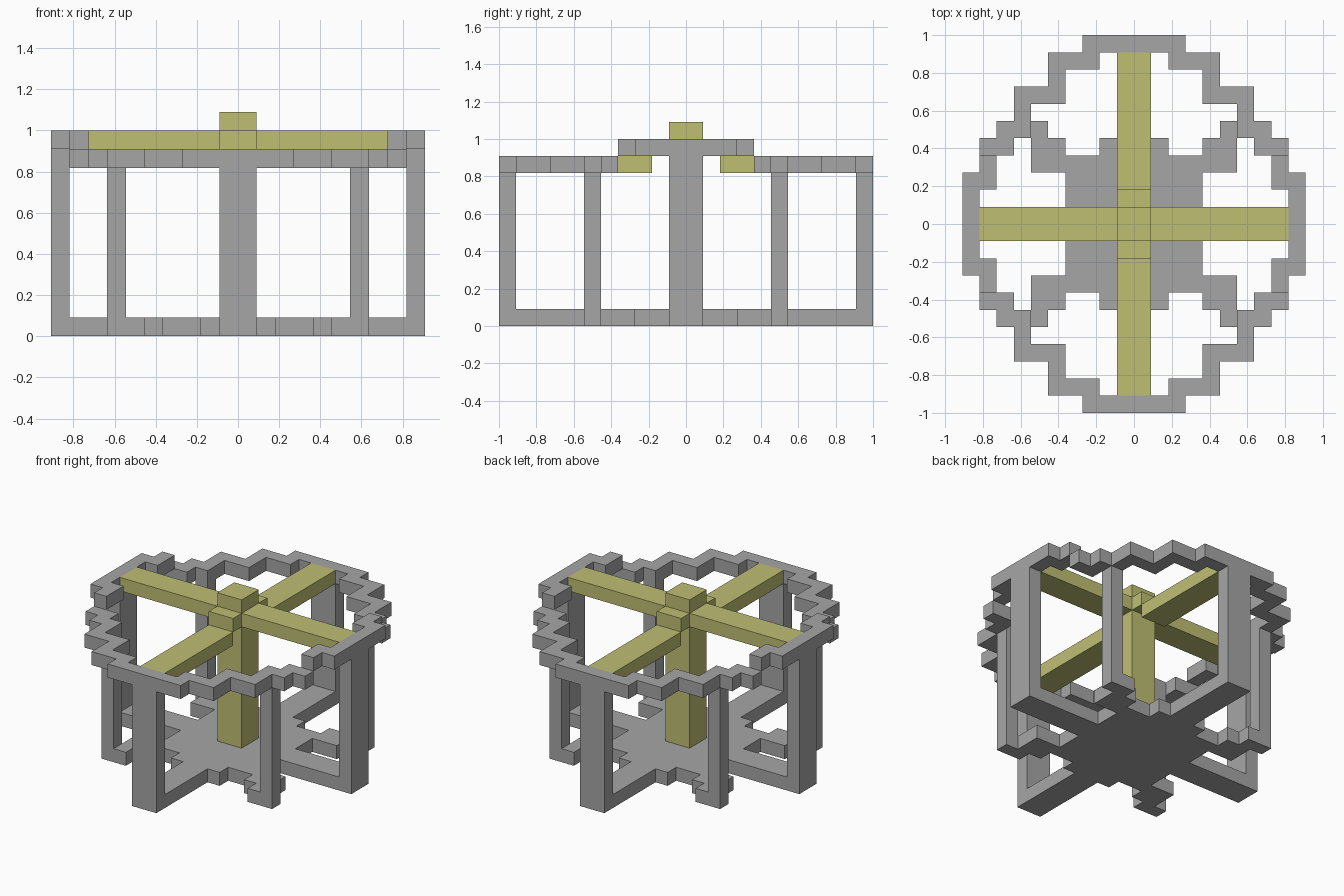
import bpy
import bmesh

cube = bpy.data.objects.get("Cube")
if cube:
    bpy.data.objects.remove(cube, do_unlink=True)

U = 1 / 11  # size of one block


def material(name, rgb):
    m = bpy.data.materials.new(name)
    m.use_nodes = True
    col = (*rgb, 1.0)
    m.diffuse_color = col
    bsdf = next(n for n in m.node_tree.nodes if n.type == 'BSDF_PRINCIPLED')
    bsdf.inputs["Base Color"].default_value = col
    return m


GREY = material("stone_grey", (0.38, 0.38, 0.38))
YELLOW = material("straw_yellow", (0.52, 0.52, 0.175))


def slab(name, outline, z0, z1, mat):
    """Extrude a flat outline (in block units) from z0 to z1."""
    bm = bmesh.new()
    face = bm.faces.new([bm.verts.new((x * U, y * U, z0 * U)) for x, y in outline])
    top = bmesh.ops.extrude_face_region(bm, geom=[face])
    verts = [g for g in top["geom"] if isinstance(g, bmesh.types.BMVert)]
    bmesh.ops.translate(bm, verts=verts, vec=(0, 0, (z1 - z0) * U))
    bmesh.ops.recalc_face_normals(bm, faces=bm.faces)
    mesh = bpy.data.meshes.new(name)
    bm.to_mesh(mesh)
    bm.free()
    mesh.materials.append(mat)
    obj = bpy.data.objects.new(name, mesh)
    bpy.context.collection.objects.link(obj)
    return obj


def box(name, x0, x1, y0, y1, z0, z1, mat):
    return slab(name, [(x0, y0), (x1, y0), (x1, y1), (x0, y1)], z0, z1, mat)


def flip_x(pts):
    return [(-x, y) for x, y in reversed(pts)]


def flip_y(pts):
    return [(x, -y) for x, y in reversed(pts)]


# Star-shaped base: one quarter mirrored twice
quarter = [(10, 1), (4, 1), (4, 3), (6, 3), (6, 5), (7, 5), (7, 6), (5, 6),
           (5, 5), (4, 5), (4, 4), (2, 4), (2, 5), (1, 5), (1, 11)]
half = quarter + flip_x(quarter)
slab("base", half + flip_y(half), 0, 1, GREY)

# Stepped rim: lower arcs at front and back
outer = [(9, 4), (9, 5), (8, 5), (8, 6), (7, 6), (7, 8), (5, 8), (5, 10), (3, 10), (3, 11)]
inner = [(2, 10), (2, 9), (4, 9), (4, 7), (6, 7), (6, 5), (7, 5), (7, 4)]
arc = outer + flip_x(outer) + flip_x(inner) + inner
# Raised arcs at the sides
side_half = [(9, 2), (8, 2), (8, 4), (9, 4), (9, 3), (10, 3)]
side = side_half + flip_y(side_half)

for s, end, hand in ((-1, "front", "right"), (1, "back", "left")):
    slab(f"{end}_rim", [(x, s * y) for x, y in arc], 9, 10, GREY)
    slab(f"{hand}_raised_rim", [(s * x, y) for x, y in side], 10, 11, GREY)
    # Main uprights
    box(f"{end}_post", -1, 1, *sorted((s * 10, s * 11)), 1, 9, GREY)
    box(f"{hand}_post", *sorted((s * 9, s * 10)), -1, 1, 1, 10, GREY)
    # Thin diagonal uprights
    for t, h in ((-1, "right"), (1, "left")):
        box(f"{end}_{h}_thin_post", *sorted((t * 6, t * 7)),
            *sorted((s * 5, s * 6)), 1, 9, GREY)
    # Roof spokes and the short steps beside the hub
    box(f"{end}_spoke", -1, 1, *sorted((s * 2, s * 10)), 9, 10, YELLOW)
    box(f"{end}_hub_step", -1, 1, *sorted((s * 1, s * 2)), 10, 11, YELLOW)
    box(f"{hand}_spoke", *sorted((s * 1, s * 9)), -1, 1, 10, 11, YELLOW)

# Central column with its cap
box("centre_column", -1, 1, -1, 1, 1, 12, YELLOW)
